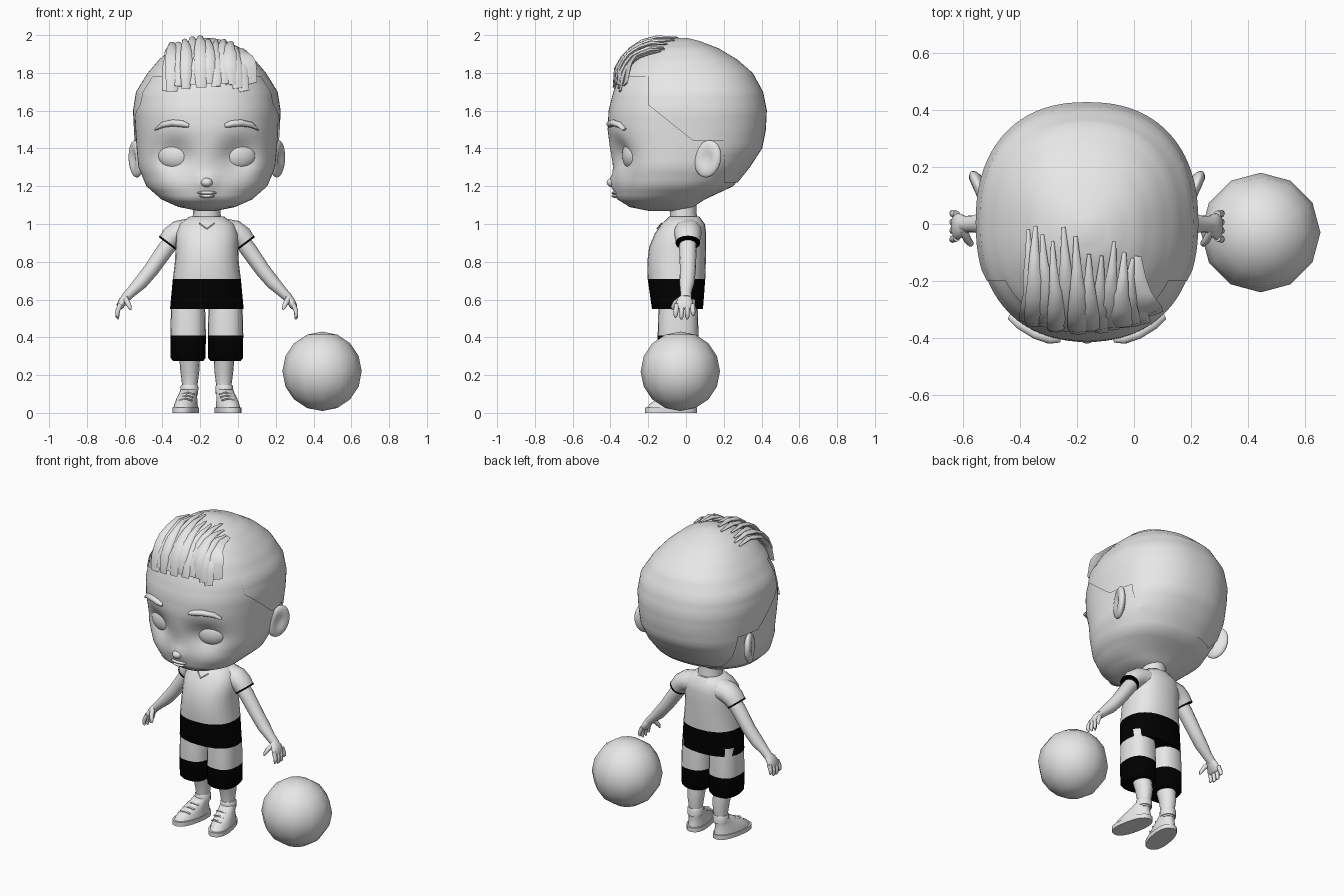
import bpy, bmesh, math, random
from mathutils import Vector
from mathutils.bvhtree import BVHTree

random.seed(4)
if "Cube" in bpy.data.objects:
    bpy.data.objects.remove(bpy.data.objects["Cube"])
CX = -0.165  # centre line of the figure


def material(name, value):
    m = bpy.data.materials.new(name)
    m.use_nodes = True
    m.diffuse_color = (value, value, value, 1)
    m.node_tree.nodes["Principled BSDF"].inputs["Base Color"].default_value = m.diffuse_color
    return m


GREY = material("light_grey", 0.8)
BLACK = material("black", 0)


def smooth(obj, angle=50):
    bpy.ops.object.select_all(action="DESELECT")
    obj.select_set(True)
    bpy.context.view_layer.objects.active = obj
    bpy.ops.object.shade_smooth_by_angle(angle=math.radians(angle))
    return obj


def sweep(name, pts, sizes, mat=GREY, up=(0, 1, 0), axis=None, segs=16, power=2):
    """Rounded cross-sections of given half sizes along a path."""
    pts = [Vector(p) for p in pts]
    bm = bmesh.new()
    rings = []
    for i, p in enumerate(pts):
        tangent = Vector(axis) if axis else pts[min(i + 1, len(pts) - 1)] - pts[max(i - 1, 0)]
        side = tangent.cross(Vector(up)).normalized()
        rise = side.cross(tangent).normalized()
        ring = []
        for k in range(segs):
            a = math.tau * k / segs
            c, s = (math.copysign(abs(f) ** (2 / power), f) for f in (math.cos(a), math.sin(a)))
            ring.append(bm.verts.new(p + side * c * sizes[i][0] + rise * s * sizes[i][1]))
        rings.append(ring)
    for r, q in zip(rings, rings[1:]):
        for k in range(segs):
            bm.faces.new((r[k], r[k - 1], q[k - 1], q[k]))
    bm.faces.new(rings[0])
    bm.faces.new(rings[-1])
    bmesh.ops.recalc_face_normals(bm, faces=bm.faces)
    mesh = bpy.data.meshes.new(name)
    bm.to_mesh(mesh)
    bm.free()
    obj = bpy.data.objects.new(name, mesh)
    bpy.context.collection.objects.link(obj)
    mesh.materials.append(mat)
    return smooth(obj)


def stack(name, rows, power=2.3, segs=24, grow=0, steps=1):
    """Horizontal sections: height, half width, front y, back y."""
    fine = [[a + (b - a) * k / steps for a, b in zip(r, q)]
            for r, q in zip(rows, rows[1:]) for k in range(steps)] + [rows[-1]]
    return sweep(name, [(CX, (f + b) / 2, z) for z, w, f, b in fine],
                 [(w + grow, (b - f) / 2 + grow) for z, w, f, b in fine],
                 axis=(0, 0, 1), segs=segs, power=power)


def blob(name, loc, scale, rot=(0, 0, 0), segs=24):
    bpy.ops.mesh.primitive_uv_sphere_add(segments=segs, ring_count=segs * 2 // 3,
                                         location=loc, rotation=rot)
    obj = bpy.context.object
    obj.name, obj.scale = name, scale
    obj.data.materials.append(GREY)
    return smooth(obj)


def paint_black(obj, low, high):
    obj.data.materials.append(BLACK)
    for f in obj.data.polygons:
        if low < f.center.z < high:
            f.material_index = 1


# Head with eye sockets, nose and mouth pushed into the front
HEAD = [(1.07, .05, -.2, -.02), (1.09, .15, -.3, .04), (1.13, .24, -.355, .1),
        (1.2, .32, -.375, .25), (1.3, .362, -.388, .33), (1.4, .372, -.405, .395),
        (1.5, .378, -.415, .415), (1.6, .383, -.41, .42), (1.7, .367, -.385, .4),
        (1.8, .305, -.345, .345), (1.87, .245, -.285, .265), (1.93, .175, -.205, .165),
        (1.97, .09, -.115, .06), (1.985, .02, -.04, 0)]
head = stack("head", HEAD, segs=96, steps=3)


def bump(x, z, width, height):
    return math.exp(-(x / width) ** 2 - (z / height) ** 2)


for v in head.data.vertices:
    if v.co.y < -.1:
        x, z = v.co.x - CX, v.co.z
        v.co.y += .065 * bump(abs(x) - .17, z - 1.36, .1, .085)
        v.co.y -= .03 * bump(x, z - 1.22, .05, .04) + .012 * bump(x, z - 1.15, .06, .03)
blob("nose", (CX, -.385, 1.22), (.032, .035, .026))
for name, z, w in (("upper_lip", 1.165, .052), ("lower_lip", 1.148, .04)):
    blob(name, (CX, -.372, z), (w, .022, .01))

# Close-cropped hair shell, trimmed along the hairline
cap = stack("hair_cap", HEAD[3:], segs=96, steps=3, grow=.008)
bm = bmesh.new()
bm.from_mesh(cap.data)
for co, no in (((0, -.2, 0), (0, 1, 0)), ((0, .2, 0), (0, 1, 0)), ((0, 0, 1.22), (0, 0, 1)),
               ((0, 0, 1.44), (0, 0, 1)), ((0, 0, 1.78), (0, 0, 1)), ((0, -.2, 1.63), (0, .8, 1))):
    bmesh.ops.bisect_plane(bm, geom=bm.verts[:] + bm.edges[:] + bm.faces[:],
                           plane_co=co, plane_no=no)


def is_hair(c):
    side = c.y > -.2 and c.z > max(1.44, 1.63 - .8 * (c.y + .2))
    return c.z > 1.78 or side or (c.y > .2 and c.z > 1.22)


bmesh.ops.delete(bm, geom=[f for f in bm.faces if not is_hair(f.calc_center_median())],
                 context="FACES")
bm.to_mesh(cap.data)
bm.free()

# Swept-back fringe strands lying on the skull
skull = BVHTree.FromPolygons([v.co for v in head.data.vertices],
                             [p.vertices[:] for p in head.data.polygons])


def strand(name, start, tip, width, lift):
    pts, sizes, n = [], [], 7
    normal = Vector((0, -1, 1))
    for k in range(n):
        t = k / (n - 1)
        guess = Vector(start).lerp(Vector(tip), t) + Vector((0, -.1, .1)) * t * (1 - t) * 4
        loc, nor, _, _ = skull.find_nearest(guess)
        p = loc + nor * (.008 + lift * math.sin(math.pi * t) ** .7)
        p.z = min(p.z, 1.987)
        pts.append(p)
        w = width * (.15 + math.sin(math.pi * (.12 + .86 * t) ** .7))
        sizes.append((max(w, .004), .012 if 0 < k < n - 1 else .004))
    sweep(name, pts, sizes, up=normal, segs=8)


COUNT = 12
for i in range(COUNT):
    t = i / (COUNT - 1)
    x = -.39 + .43 * t
    strand(f"fringe_strand_{i + 1}", (x, -.36, 1.72 + random.uniform(-.02, .02)),
           (x - .03 + .05 * t, .02 - .15 * t + random.uniform(-.05, .04), 1.97),
           random.uniform(.026, .036), random.uniform(.02, .045))
strand("fringe_side_lock", (.05, -.33, 1.74), (.03, -.12, 1.95), .075, .025)

# Neck, shirt with black hem band, small neckline
sweep("neck", [(CX, -.01, .98), (CX, -.015, 1.06), (CX, -.02, 1.14)],
      [(.085, .08), (.072, .07), (.075, .075)])
shirt = stack("shirt", [(.55, .195, -.18, .09), (.71, .18, -.203, .102), (.8, .169, -.205, .105),
                        (.88, .165, -.195, .107), (.95, .165, -.165, .107),
                        (1, .145, -.13, .1), (1.04, .09, -.088, .07)])
paint_black(shirt, .5, .71)
for s in (-1, 1):
    sweep("neckline_edge", [(CX + s * .04, -.128, 1.005), (CX, -.152, .975)],
          [(.004, .004)] * 2, segs=6)

# The ball
blob("ball", (.445, -.03, .22), (.21, .21, .21), segs=12)

# Everything that comes in pairs
for s, label in ((1, "left_"), (-1, "right_")):
    def at(x, y, z):
        return (CX + s * x, y, z)

    blob(label + "eye", at(.169, -.285, 1.365), (.094, .05, .076), (0, 0, s * .25))
    sweep(label + "eyebrow", [at(.095, -.405, 1.52), at(.13, -.402, 1.53), at(.18, -.385, 1.535),
                              at(.235, -.35, 1.525), at(.272, -.325, 1.5)],
          [(.01, .012), (.018, .02), (.018, .02), (.015, .02), (.005, .012)], segs=10)

    ear = blob(label + "ear", at(.375, .115, 1.345), (.032, .075, .1), (-.25, 0, -s * .4))
    for v in ear.data.vertices:
        hollow = bump(v.co.y, v.co.z, .5, .55)
        if v.co.x * s > 0:
            v.co.x -= s * .8 * hollow

    # Sleeve, arm and hand
    sleeve = [at(.09, .01, .965), at(.15, .01, .955), at(.185, .01, .93), at(.208, .01, .9)]
    sweep(label + "sleeve", sleeve, [(.065, .075), (.064, .074), (.06, .068), (.054, .063)])
    sweep(label + "sleeve_trim", [at(.204, .01, .905), at(.21, .01, .897)],
          [(.056, .065)] * 2, BLACK)
    sweep(label + "arm", [at(.16, .01, .94), at(.22, .01, .865), at(.295, .01, .757),
                          at(.35, .005, .69), at(.4, 0, .64), at(.435, 0, .605)],
          [(.042, .045), (.044, .046), (.04, .042), (.037, .04), (.028, .03), (.024, .028)])
    sweep(label + "palm", [at(.42, 0, .62), at(.442, -.005, .595), at(.46, -.01, .565),
                           at(.466, -.01, .55)],
          [(.022, .025), (.023, .042), (.02, .048), (.01, .043)])
    for i, drop in enumerate((.505, .495, .497, .515)):
        y = -.048 + .027 * i
        sweep(f"{label}finger_{i + 1}", [at(.458, y, .575), at(.472, y * 1.1, .54),
                                         at(.474, y * 1.15, drop + .012), at(.468, y * 1.15, drop)],
              [(.013, .014), (.012, .013), (.01, .011), (.004, .005)], segs=8)
    sweep(label + "thumb", [at(.435, -.02, .61), at(.42, -.055, .585), at(.408, -.07, .56),
                            at(.404, -.073, .545)],
          [(.015, .015), (.014, .014), (.011, .011), (.004, .004)], segs=8)

    # Shorts with black cuffs, leg and sock
    rows = ((.275, .08), (.29, .092), (.41, .094), (.5, .092), (.6, .088))
    shorts = sweep(label + "shorts_leg", [at(.099, -.042, z) for z, w in rows],
                   [(w, w + .014) for z, w in rows], axis=(0, 0, 1), segs=20, power=2.5)
    paint_black(shorts, 0, .41)
    sweep(label + "leg", [at(.092, .005, .09), at(.09, .005, .15), at(.09, .003, .22),
                          at(.092, -.02, .32)],
          [(.04, .042), (.041, .044), (.05, .056), (.057, .065)], axis=(0, 0, 1))
    sweep(label + "sock", [at(.092, .005, .1), at(.092, .005, .14), at(.092, .005, .148)],
          [(.046, .05), (.047, .05), (.042, .046)], axis=(0, 0, 1))

    # Shoe turned slightly outward, with laces
    toe = (-s * .2, 1, 0)
    sweep(label + "shoe_sole", [at(.112, -.08, z) for z in (0, .028)], [(.064, .14)] * 2,
          up=toe, axis=(0, 0, 1), segs=24, power=2.4)
    sweep(label + "shoe_upper", [at(.112, -.078, .025), at(.11, -.07, .05), at(.105, -.048, .08),
                                 at(.098, -.018, .105), at(.094, 0, .125)],
          [(.061, .133), (.058, .122), (.052, .092), (.047, .066), (.045, .054)],
          up=toe, axis=(0, 0, 1), segs=24)
    for i in range(3):
        y, z = -.145 + .035 * i, .076 + .016 * i
        sweep(f"{label}lace_{i + 1}", [at(.078 - .006 * i, y, z - .01), at(.112 - .006 * i, y - .008, z),
                                       at(.146 - .006 * i, y, z - .01)], [(.005, .007)] * 3, segs=6)
